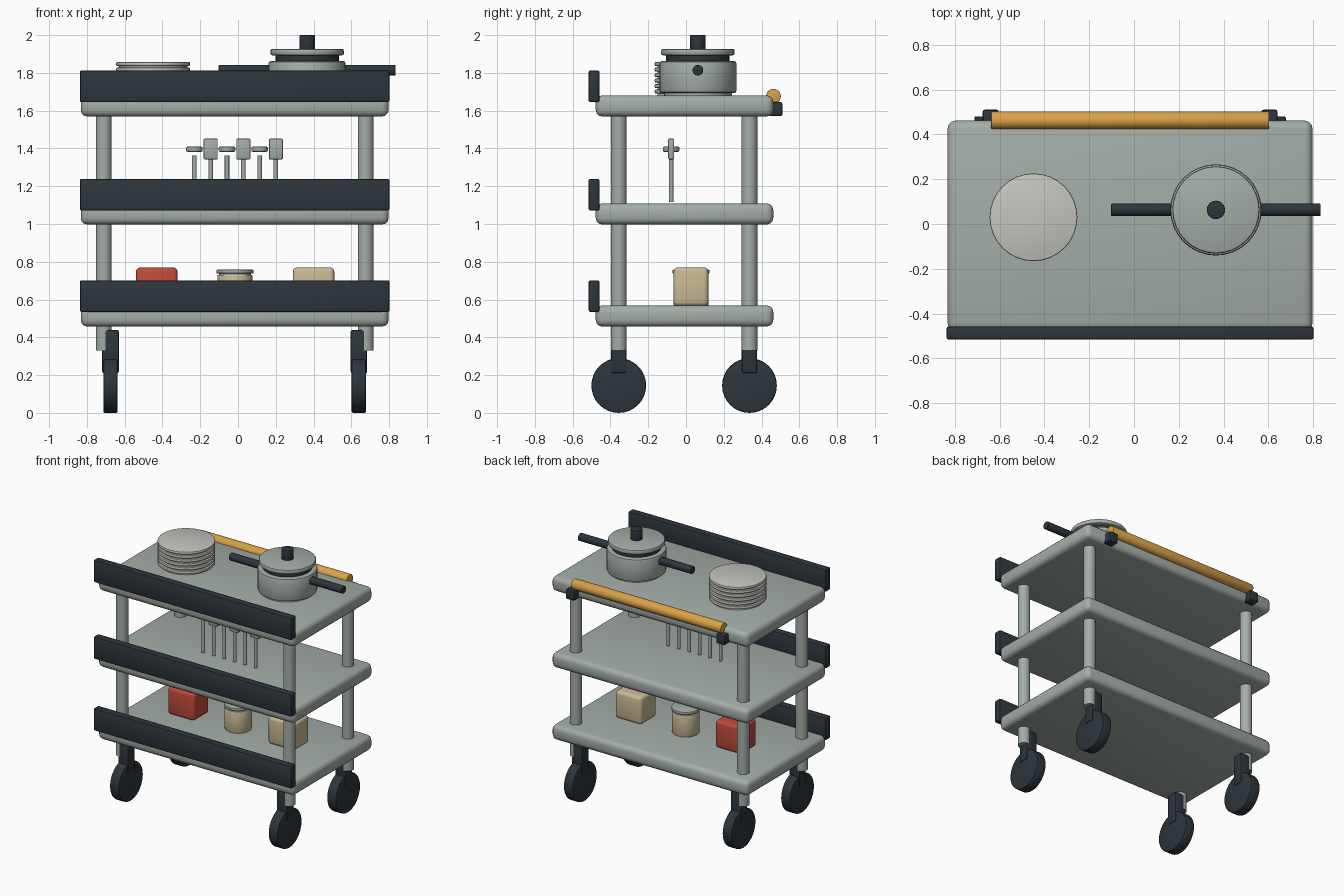
import bpy
import bmesh
from math import radians
from mathutils import Matrix, Vector

if "Cube" in bpy.data.objects:
    bpy.data.objects.remove(bpy.data.objects["Cube"], do_unlink=True)


def material(name, rgb):
    m = bpy.data.materials.new(name)
    m.use_nodes = True
    m.diffuse_color = (*rgb, 1)
    m.node_tree.nodes["Principled BSDF"].inputs["Base Color"].default_value = (*rgb, 1)
    return m


STEEL = material("grey steel", (0.37, 0.42, 0.39))
DARK = material("dark slate", (0.026, 0.036, 0.045))
AMBER = material("amber wood", (0.70, 0.36, 0.065))
RED = material("red", (0.52, 0.07, 0.04))
BEIGE = material("beige", (0.58, 0.49, 0.30))
CHINA = material("pale china", (0.55, 0.56, 0.52))


def finish(bm, name, mat):
    mesh = bpy.data.meshes.new(name)
    bm.to_mesh(mesh)
    bm.free()
    mesh.materials.append(mat)
    ob = bpy.data.objects.new(name, mesh)
    bpy.context.collection.objects.link(ob)
    bpy.ops.object.select_all(action="DESELECT")
    ob.select_set(True)
    bpy.context.view_layer.objects.active = ob
    bpy.ops.object.shade_smooth_by_angle(angle=radians(32))
    return ob


def soften(bm, edges, width, segments):
    if width:
        bmesh.ops.bevel(bm, geom=edges, offset=width, segments=segments,
                        profile=0.5, affect="EDGES")


def box(name, centre, size, mat, bevel=0.0, segments=2):
    bm = bmesh.new()
    bmesh.ops.create_cube(bm, size=1)
    bmesh.ops.scale(bm, vec=Vector(size), verts=bm.verts)
    soften(bm, bm.edges[:], bevel, segments)
    bmesh.ops.translate(bm, vec=Vector(centre), verts=bm.verts)
    return finish(bm, name, mat)


def cylinder(name, centre, radius, length, mat, axis="Z", bevel=0.0, sides=32):
    bm = bmesh.new()
    bmesh.ops.create_cone(bm, cap_ends=True, segments=sides, radius1=radius,
                          radius2=radius, depth=length)
    caps = {e for f in bm.faces if len(f.verts) > 4 for e in f.edges}
    soften(bm, list(caps), bevel, 2)
    if axis != "Z":
        turn = Matrix.Rotation(radians(90), 3, "Y" if axis == "X" else "X")
        bmesh.ops.rotate(bm, matrix=turn, verts=bm.verts)
    bmesh.ops.translate(bm, vec=Vector(centre), verts=bm.verts)
    return finish(bm, name, mat)


CX, CY = -0.0175, -0.01

# Shelves with a dark guard rail along the front
for level, shelf_z, rail_z in (("bottom", 0.513, 0.618), ("middle", 1.053, 1.155),
                               ("top", 1.625, 1.729)):
    box(level + "_shelf", (CX, -0.008, shelf_z), (1.63, 0.94, 0.112), STEEL, 0.035, 3)
    box(level + "_rail", (CX, -0.487, rail_z), (1.64, 0.058, 0.168), DARK, 0.01)

# Posts and casters at the four corners
for side, sx in (("left", 1), ("right", -1)):
    for end, sy in (("front", -1), ("back", 1)):
        tag = end + "_" + side
        y = CY + sy * 0.346
        cylinder(tag + "_post", (CX + sx * 0.6935, y, 0.965), 0.042, 1.27, STEEL)
        x = CX + sx * 0.6575
        box(tag + "_caster_fork", (x, y, 0.325), (0.088, 0.082, 0.23), DARK, 0.01)
        cylinder(tag + "_wheel", (x, y, 0.145), 0.145, 0.076, DARK, "X", 0.008)

    # Bracket under each end of the push handle
    box(side + "_handle_bracket", (CX + sx * 0.6225, 0.475, 1.608),
        (0.072, 0.072, 0.074), DARK, 0.01)
cylinder("push_handle", (CX, 0.463, 1.676), 0.039, 1.242, AMBER, "X", 0.004)

# Stack of plates
for i in range(6):
    cylinder("plate_%d" % (i + 1), (-0.449, 0.03, 1.701 + i * 0.0292), 0.196, 0.021,
             CHINA, bevel=0.006)
cylinder("plate_stack_core", (-0.449, 0.03, 1.765), 0.182, 0.17, CHINA)

# Cooking pot with lid, knob and two side handles
PX, PY = 0.366, 0.063
cylinder("pot_base", (PX, PY, 1.69), 0.18, 0.03, STEEL)
cylinder("pot_body", (PX, PY, 1.778), 0.204, 0.168, STEEL, bevel=0.012)
cylinder("pot_seal", (PX, PY, 1.878), 0.168, 0.04, DARK)
cylinder("pot_lid", (PX, PY, 1.91), 0.195, 0.034, STEEL, bevel=0.01)
cylinder("lid_knob", (PX, PY, 1.96), 0.041, 0.08, DARK, bevel=0.004)
for side, sx in (("left", 1), ("right", -1)):
    cylinder("pot_handle_" + side, (PX + sx * 0.33, PY, 1.814), 0.028, 0.276, DARK, "X", 0.004)

# Row of utensils, alternating round and square heads
for i in range(6):
    x, y = -0.231 + i * 0.0864, -0.079
    cylinder("utensil_stem_%d" % (i + 1), (x, y, 1.24), 0.012, 0.245, STEEL, sides=16)
    if i % 2:
        box("spatula_head_%d" % (i + 1), (x, y, 1.397), (0.074, 0.032, 0.11), STEEL, 0.006)
    else:
        cylinder("ladle_head_%d" % (i + 1), (x, y, 1.396), 0.044, 0.028, STEEL, bevel=0.008)

# Food boxes and a lidded jar on the bottom shelf
box("red_box", (-0.43, 0.026, 0.668), (0.22, 0.184, 0.204), RED, 0.022, 3)
box("beige_box", (0.40, 0.026, 0.668), (0.22, 0.184, 0.204), BEIGE, 0.022, 3)
cylinder("jar_body", (-0.016, 0.026, 0.648), 0.093, 0.165, BEIGE, bevel=0.006)
cylinder("jar_neck", (-0.016, 0.026, 0.735), 0.084, 0.02, STEEL)
cylinder("jar_lid", (-0.016, 0.026, 0.748), 0.098, 0.02, STEEL, bevel=0.005)
